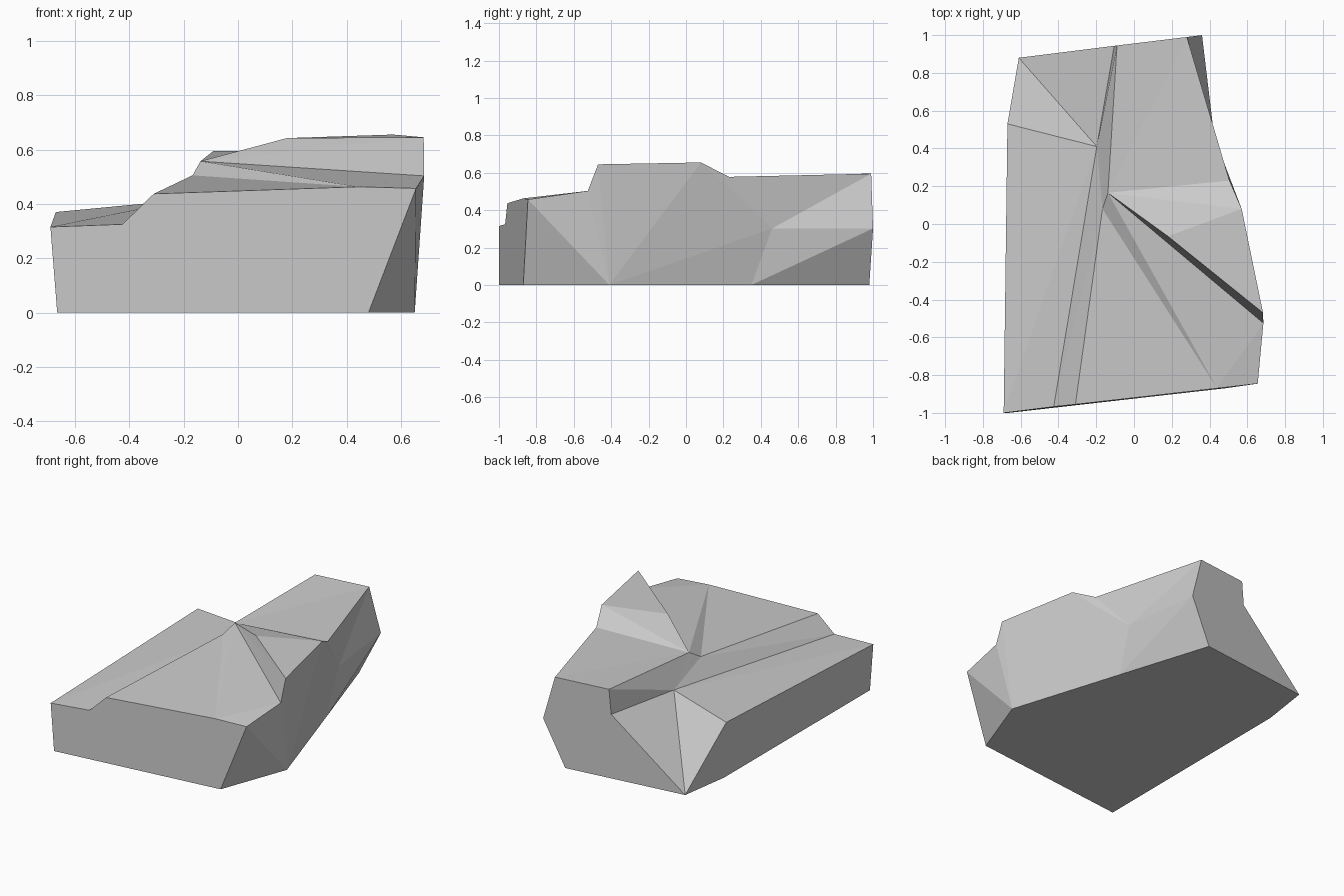
import bpy, bmesh

if "Cube" in bpy.data.objects:
    bpy.data.objects.remove(bpy.data.objects["Cube"])

# Key corners of the boulder, grouped by feature
points = {
    # base outline
    "base_fl": (-0.665, -1.0, 0), "base_fr": (0.48, -0.87, 0), "base_r": (0.65, -0.41, 0),
    "base_mid": (0.41, 0.35, 0), "base_br": (0.21, 0.98, 0), "base_bl": (-0.61, 0.88, 0),
    "base_l": (-0.66, 0.54, 0),
    # low ledge on the left
    "ledge_f": (-0.69, -1.0, 0.315), "ledge_b": (-0.67, 0.53, 0.37),
    "crease_f": (-0.425, -0.967, 0.325), "crease": (-0.197, 0.41, 0.415), "crease_b": (-0.105, 0.943, 0.43),
    # middle terrace at the front
    "step_f": (-0.31, -0.955, 0.437), "step": (-0.167, 0.08, 0.505), "lip": (0.44, -0.87, 0.463),
    "corner": (0.655, -0.845, 0.457), "side": (0.685, -0.525, 0.503),
    # raised crest
    "notch": (-0.138, 0.165, 0.557), "crest_l": (0.18, -0.065, 0.642),
    "crest_f": (0.683, -0.47, 0.645), "crest_b": (0.57, 0.08, 0.655),
    # rear plateau
    "rear_r": (0.505, 0.23, 0.578), "rear_l": (-0.09, 0.945, 0.595), "rear_c": (0.28, 0.99, 0.595),
    "bulge": (0.425, 0.46, 0.302), "bulge_b": (0.36, 1.0, 0.302),
}

faces = [
    # underside, front and back
    "base_fl base_l base_bl base_br base_mid base_r base_fr",
    "base_fl base_fr corner lip step_f crease_f ledge_f",
    "base_bl crease_b rear_l rear_c bulge_b base_br",
    # left side and rear left chamfer
    "base_fl ledge_f ledge_b base_l", "base_l ledge_b base_bl",
    "ledge_b crease base_bl", "crease crease_b base_bl",
    # ledge and the riser beside it
    "ledge_f crease_f crease", "ledge_f crease ledge_b",
    "crease_f step_f step", "crease_f step crease",
    "crease step notch", "crease notch rear_l", "crease rear_l crease_b",
    # terrace
    "step_f lip step", "step lip notch", "lip side notch", "lip corner side",
    # crest
    "notch side crest_f", "notch crest_f crest_l", "crest_l crest_f crest_b",
    "notch crest_l crest_b", "notch crest_b rear_r",
    # rear plateau
    "notch rear_r rear_c", "notch rear_c rear_l",
    # right side
    "base_fr base_r corner", "corner base_r side", "side base_r crest_f",
    "crest_f base_r crest_b", "crest_b base_r bulge", "crest_b bulge rear_r",
    "rear_r bulge rear_c", "bulge bulge_b rear_c",
    "base_r base_mid bulge", "base_mid bulge_b bulge", "base_mid base_br bulge_b",
]

bm = bmesh.new()
verts = {name: bm.verts.new(co) for name, co in points.items()}
for f in faces:
    bm.faces.new([verts[n] for n in f.split()])
bmesh.ops.recalc_face_normals(bm, faces=bm.faces[:])

mesh = bpy.data.meshes.new("boulder")
bm.to_mesh(mesh)
bm.free()

stone = bpy.data.materials.new("stone_grey")
stone.diffuse_color = (0.6, 0.6, 0.6, 1)
stone.use_nodes = True
stone.node_tree.nodes["Principled BSDF"].inputs["Base Color"].default_value = stone.diffuse_color
mesh.materials.append(stone)
boulder = bpy.data.objects.new("boulder", mesh)
bpy.context.collection.objects.link(boulder)
